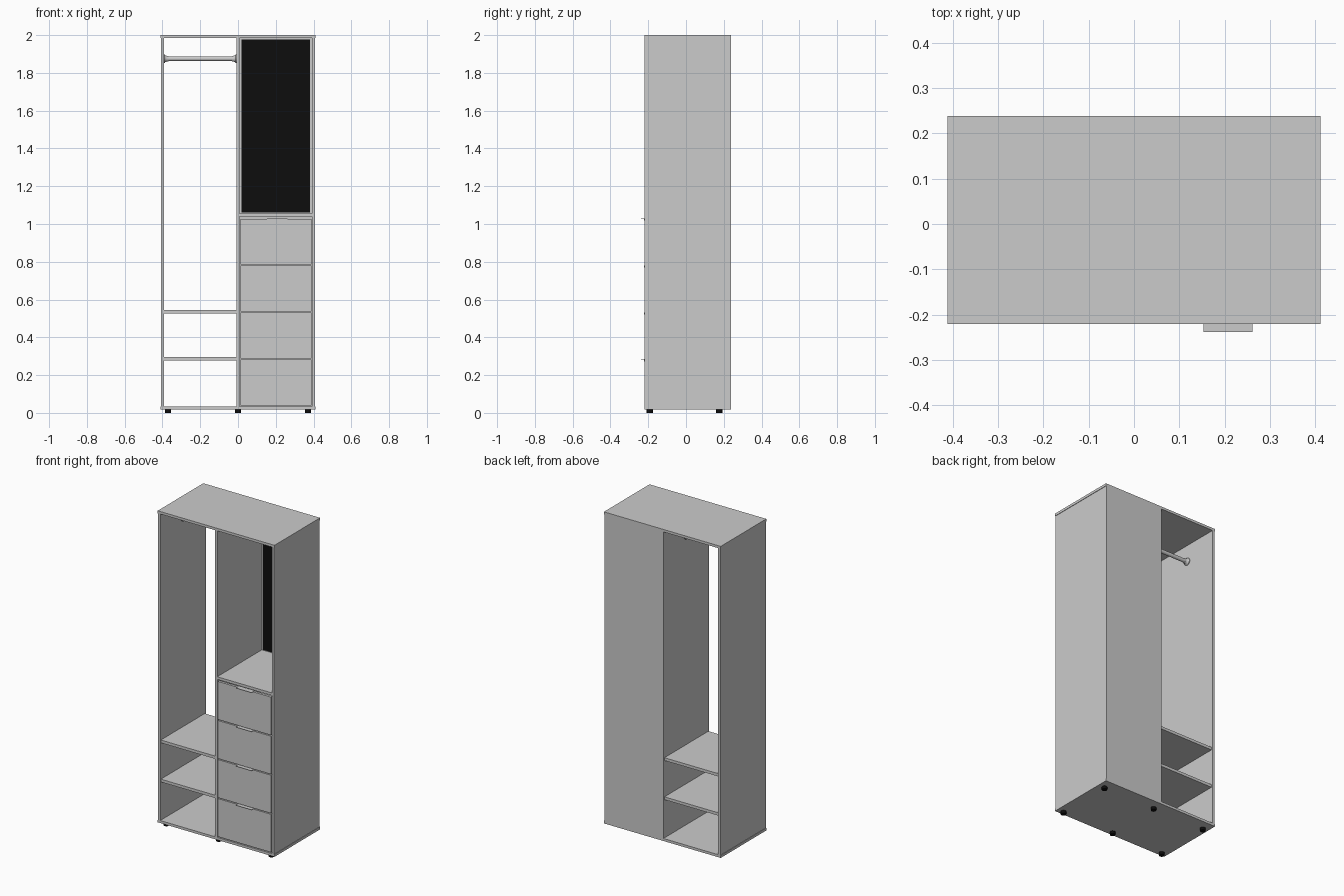
import bpy, bmesh, math
from mathutils import Vector, Matrix

if "Cube" in bpy.data.objects:
    bpy.data.objects.remove(bpy.data.objects["Cube"])

black = bpy.data.materials.new("black")
black.diffuse_color = (0.004, 0.004, 0.004, 1)
black.use_nodes = True
black.node_tree.nodes["Principled BSDF"].inputs["Base Color"].default_value = black.diffuse_color


def finish(name, bm, mat=None):
    bmesh.ops.recalc_face_normals(bm, faces=bm.faces)
    me = bpy.data.meshes.new(name)
    bm.to_mesh(me)
    bm.free()
    ob = bpy.data.objects.new(name, me)
    bpy.context.collection.objects.link(ob)
    if mat:
        me.materials.append(mat)
    return ob


def add_box(bm, x, y, z):
    size = Vector((x[1] - x[0], y[1] - y[0], z[1] - z[0]))
    mid = Vector((sum(x), sum(y), sum(z))) / 2
    bmesh.ops.create_cube(bm, size=1, matrix=Matrix.Translation(mid) @ Matrix.Diagonal((*size, 1)))


def box(name, x, y, z, mat=None):
    bm = bmesh.new()
    add_box(bm, x, y, z)
    return finish(name, bm, mat)


F, B = -0.22, 0.238            # front and back planes
SIDE, INNER, DIV = 0.408, 0.393, 0.008
BACK = B - 0.01                # front of the back panel

# Carcass
box("bottom_panel", (-0.411, 0.411), (F, B), (0.018, 0.034))
box("top_panel", (-0.411, 0.411), (F, B), (1.984, 2.0))
box("left_side", (-SIDE, -INNER), (F, B), (0.034, 1.984))
box("right_side", (INNER, SIDE), (F, BACK), (0.034, 1.984))
box("divider", (-DIV, DIV), (F, BACK), (0.034, 1.984))
box("back_panel", (-DIV, SIDE), (BACK, B), (0.034, 1.984))

# Shelves
for name, z in (("lower_shelf", 0.277), ("upper_shelf", 0.526)):
    box(name, (-INNER, -DIV), (F + 0.006, BACK), (z, z + 0.018))
box("drawer_top_shelf", (DIV, INNER), (F, BACK), (1.039, 1.056))

# Dark panel at the back of the open compartment
box("dark_panel", (0.019, 0.381), (BACK - 0.004, BACK), (1.061, 1.976), black)

# Drawers: front, open box, and a thin edge pull
for i in range(4):
    z0 = 0.04 + i * 0.2485
    z1 = z0 + 0.242
    box(f"drawer_front_{i+1}", (0.013, 0.388), (F, F + 0.016), (z0, z1))
    bm = bmesh.new()
    yb = (F + 0.016, BACK - 0.02)
    zb = (z0 + 0.015, z1 - 0.05)
    add_box(bm, (0.02, 0.032), yb, zb)
    add_box(bm, (0.369, 0.381), yb, zb)
    add_box(bm, (0.032, 0.369), (yb[1] - 0.012, yb[1]), zb)
    add_box(bm, (0.032, 0.369), (yb[0], yb[1] - 0.012), (zb[0], zb[0] + 0.008))
    finish(f"drawer_box_{i+1}", bm)
    bm = bmesh.new()
    add_box(bm, (0.153, 0.261), (-0.238, F + 0.016), (z1, z1 + 0.002))
    add_box(bm, (0.153, 0.261), (F - 0.0015, F), (z1 - 0.009, z1))
    finish(f"drawer_pull_{i+1}", bm)

# Hanging rail with flared end sockets, lathed round the x axis
L = -INNER
R = -DIV
half = [(0, 0), (0, 0.023), (0.004, 0.023), (0.008, 0.018), (0.016, 0.0155), (0.024, 0.0145), (0.024, 0.012)]
profile = [(L + d, r) for d, r in half] + [(R - d, r) for d, r in reversed(half)]
bm = bmesh.new()
vs = [bm.verts.new((x, 0.01, 1.875 + r)) for x, r in profile]
es = [bm.edges.new(p) for p in zip(vs, vs[1:])]
bmesh.ops.spin(bm, geom=vs + es, cent=(0, 0.01, 1.875), axis=(1, 0, 0), angle=math.tau, steps=32)
bmesh.ops.remove_doubles(bm, verts=bm.verts, dist=1e-5)
rail = finish("hanging_rail", bm)

# Feet
feet = []
for x in (-0.37, 0, 0.37):
    for y in (-0.192, 0.176):
        bm = bmesh.new()
        bmesh.ops.create_cone(bm, cap_ends=True, segments=24, radius1=0.016, radius2=0.016,
                              depth=0.018, matrix=Matrix.Translation((x, y, 0.009)))
        feet.append(finish("foot", bm, black))

for ob in [rail] + feet:
    ob.select_set(True)
bpy.context.view_layer.objects.active = rail
bpy.ops.object.shade_smooth_by_angle(angle=math.radians(35))
